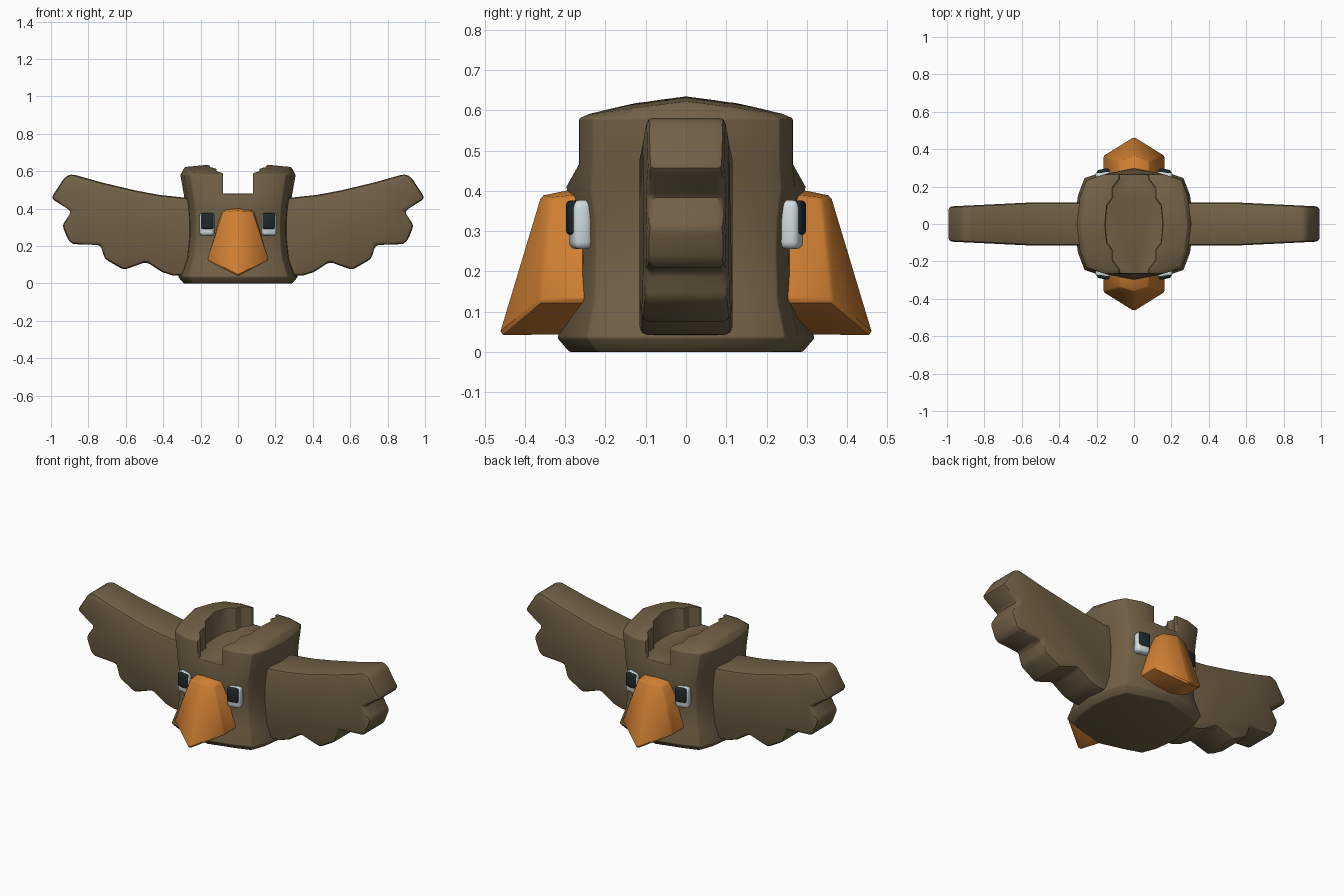
import bpy, bmesh, math
from mathutils import Vector, Matrix

cube = bpy.data.objects.get("Cube")
if cube:
    bpy.data.objects.remove(cube, do_unlink=True)


def material(name, rgb):
    m = bpy.data.materials.new(name)
    m.use_nodes = True
    m.diffuse_color = (*rgb, 1)
    m.node_tree.nodes["Principled BSDF"].inputs["Base Color"].default_value = (*rgb, 1)
    return m


BROWN = material("brown wood", (0.165, 0.119, 0.062))
ORANGE = material("beak orange", (0.62, 0.21, 0.032))
WHITE = material("eye white", (0.64, 0.72, 0.74))
DARK = material("pupil dark", (0.014, 0.022, 0.025))


def make(name, bm, mat):
    bmesh.ops.recalc_face_normals(bm, faces=bm.faces)
    mesh = bpy.data.meshes.new(name)
    bm.to_mesh(mesh)
    bm.free()
    mesh.materials.append(mat)
    ob = bpy.data.objects.new(name, mesh)
    bpy.context.collection.objects.link(ob)
    return ob


def finish(ob, width, segments=2, cutter=None, angle=35):
    """Cut, round the edges and shade smooth."""
    bpy.ops.object.select_all(action="DESELECT")
    ob.select_set(True)
    bpy.context.view_layer.objects.active = ob
    if cutter:
        cut = ob.modifiers.new("cut", "BOOLEAN")
        cut.operation, cut.object, cut.solver = "DIFFERENCE", cutter, "EXACT"
        bpy.ops.object.modifier_apply(modifier="cut")
    bev = ob.modifiers.new("bevel", "BEVEL")
    bev.width, bev.segments = width, segments
    bev.limit_method, bev.angle_limit = "ANGLE", math.radians(32)
    bpy.ops.object.modifier_apply(modifier="bevel")
    bpy.ops.object.shade_smooth_by_angle(angle=math.radians(angle))


def prism(points, axis, depth):
    """Extrude a closed outline along an axis vector."""
    bm = bmesh.new()
    face = bm.faces.new([bm.verts.new(p) for p in points])
    new = bmesh.ops.extrude_face_region(bm, geom=[face])["geom"]
    bmesh.ops.translate(bm, vec=Vector(axis) * depth,
                        verts=[v for v in new if isinstance(v, bmesh.types.BMVert)])
    return bm


# Body: rings of (z, half width, half depth at the corners, half depth at the middle)
RINGS = [(0, .29, .25, .29), (.035, .32, .28, .32), (.13, .285, .258, .275),
         (.25, .272, .255, .27), (.33, .272, .258, .28), (.41, .278, .27, .297),
         (.465, .288, .265, .266), (.58, .308, .265, .266), (.61, .285, .24, .24)]


def ring(z, w, d, mid):
    quarter = [(w, 0), (w * .94, d * .55), (w * .83, d * .88), (w * .52, d), (0, mid)]
    half = quarter + [(-x, y) for x, y in quarter[-2::-1]]
    return half + [(x, -y) for x, y in half[-2:0:-1]]


bm = bmesh.new()
loops = []
for r in RINGS:
    crest = r is RINGS[-1]
    loops.append([bm.verts.new((x, y, .622 - .13 * abs(y) if crest else r[0]))
                  for x, y in ring(*r)])
for a, b in zip(loops, loops[1:]):
    for i in range(len(a)):
        j = (i + 1) % len(a)
        bm.faces.new((a[i], a[j], b[j], b[i]))
bm.faces.new(loops[0])
apex = bm.verts.new((0, 0, .65))
top = loops[-1]
for i in range(len(top)):
    bm.faces.new((top[i], top[(i + 1) % len(top)], apex))
body = make("body", bm, BROWN)

# Lens-shaped hollow that leaves a raised crescent on each side
edge = [(.08, .4), (.08, .24), (.115, .195), (.115, .14), (.145, .1), (.155, 0)]
right = edge + [(x, -y) for x, y in edge[-2::-1]]
outline = right + [(-x, y) for x, y in reversed(right)]
hollow = make("hollow_cutter", prism([(x, y, .48) for x, y in outline], (0, 0, 1), .4), BROWN)
hollow.hide_render = True
finish(body, .014, cutter=hollow)
bpy.data.objects.remove(hollow, do_unlink=True)

# Wings: feathered outline, thinner toward the tip
WING = [(.2, .45), (.3, .46), (.42, .473), (.55, .497), (.73, .54), (.89, .585), (.925, .57),
        (1, .455), (.89, .385), (.94, .31), (.905, .225), (.88, .21), (.735, .205),
        (.712, .13), (.61, .072), (.49, .115), (.405, .06), (.35, .043), (.2, .04)]
for side, label in ((1, "left"), (-1, "right")):
    bm = prism([(x * side, -.115, z) for x, z in WING], (0, 1, 0), .23)
    for v in bm.verts:
        v.co.y *= 1 - max(0, abs(v.co.x) - .55) * .42
    finish(make(label + "_wing", bm, BROWN), .022)


def rounded_box(name, center, size, turn, mat, width):
    bm = bmesh.new()
    bmesh.ops.create_cube(bm, size=1)
    place = (Matrix.Translation(center) @ Matrix.Rotation(turn, 4, "Z")
             @ Matrix.Diagonal((*size, 1)))
    bmesh.ops.transform(bm, matrix=place, verts=bm.verts)
    finish(make(name, bm, mat), width, 3, angle=60)


# Beak and eyes, on both the front and the back
FRONT = [(0, .362, .387), (.08, .338, .383), (.165, .365, .125), (0, .468, .038),
         (-.165, .365, .125), (-.08, .338, .383)]
BACK = [(0, .25, .41), (.085, .24, .392), (.165, .22, .125), (0, .25, .04),
        (-.165, .22, .125), (-.085, .24, .392)]
for s, label in ((-1, "front"), (1, "back")):
    bm = bmesh.new()
    outer = [bm.verts.new((x, y * s, z)) for x, y, z in FRONT]
    inner = [bm.verts.new((x, y * s, z)) for x, y, z in BACK]
    for i in range(6):
        j = (i + 1) % 6
        bm.faces.new((outer[i], outer[j], inner[j], inner[i]))
    bm.faces.new(outer[:4])
    bm.faces.new([outer[0]] + outer[3:])
    bm.faces.new(inner)
    finish(make(label + "_beak", bm, ORANGE), .008, 1)
    for side, hand in ((1, "left"), (-1, "right")):
        turn = -.2 * s * side
        name = label + "_" + hand
        rounded_box(name + "_eye", (.165 * side, .262 * s, .316), (.08, .05, .122),
                    turn, WHITE, .018)
        rounded_box(name + "_pupil", (.164 * side, .28 * s, .333), (.068, .028, .086),
                    turn, DARK, .012)
